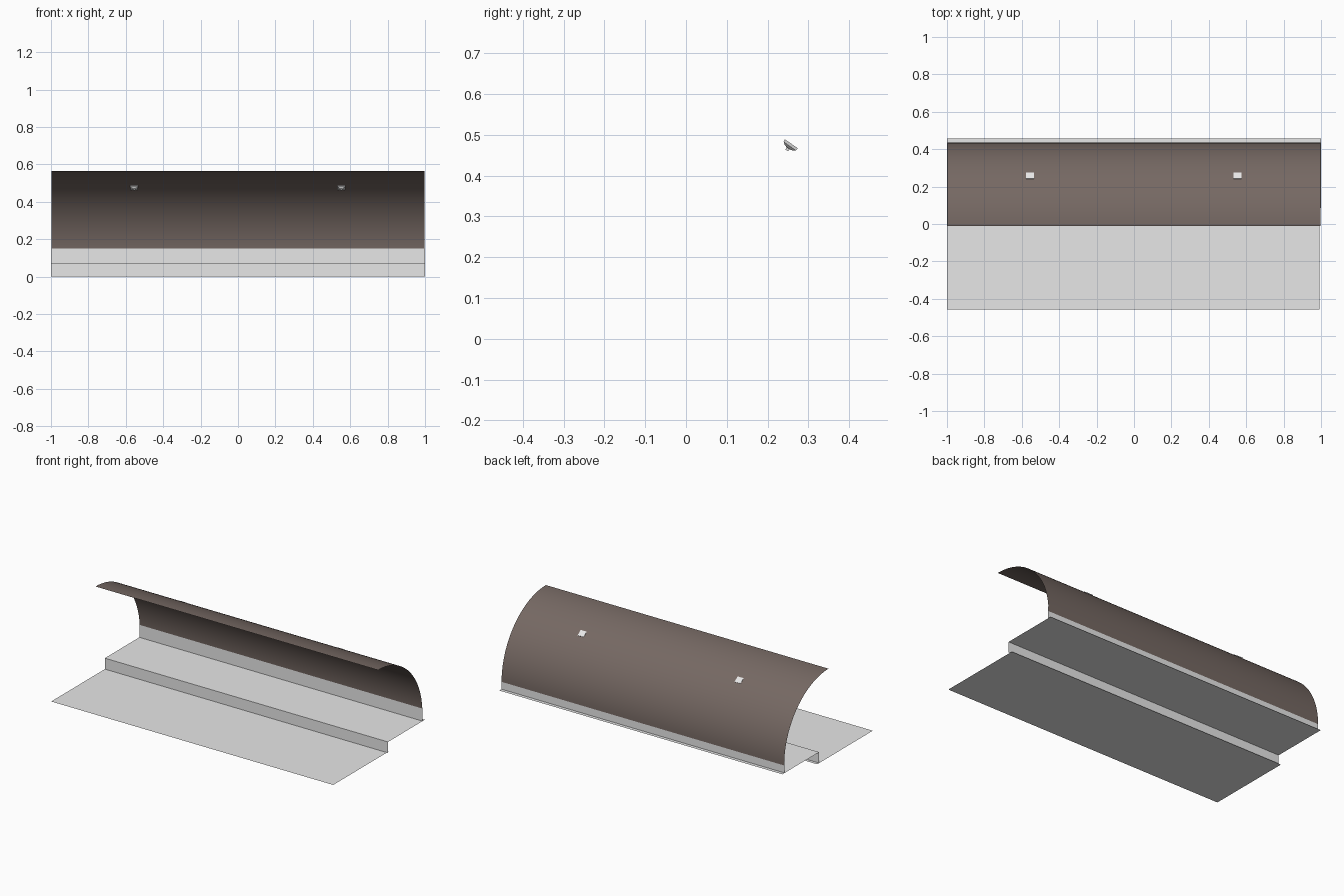
import bpy, bmesh, math
from mathutils import Vector

if "Cube" in bpy.data.objects:
    bpy.data.objects.remove(bpy.data.objects["Cube"])


def material(name, rgb):
    m = bpy.data.materials.new(name)
    m.diffuse_color = (*rgb, 1)
    m.use_nodes = True
    m.node_tree.nodes["Principled BSDF"].inputs["Base Color"].default_value = m.diffuse_color
    return m


grey = material("pale grey", (0.8, 0.8, 0.8))
brown = material("dark brown", (0.18, 0.14, 0.125))


def finish(name, bm, mat):
    me = bpy.data.meshes.new(name)
    bm.to_mesh(me)
    bm.free()
    ob = bpy.data.objects.new(name, me)
    me.materials.append(mat)
    bpy.context.collection.objects.link(ob)
    return ob


def sheet(name, profile, mat, x0=-1.0, x1=1.0, smooth=False):
    """Thin sheet: a (y, z) profile swept along x."""
    bm = bmesh.new()
    rows = [[bm.verts.new((x, y, z)) for x in (x0, x1)] for y, z in profile]
    for a, b in zip(rows, rows[1:]):
        f = bm.faces.new((a[0], a[1], b[1], b[0]))
        f.smooth = smooth
    return finish(name, bm, mat)


# stepped base: floors run slightly past their risers
sheet("lower_floor", [(-0.456, 0), (0.105, 0)], grey, x1=0.992)
sheet("step_riser", [(0.085, 0), (0.085, 0.07)], grey)
sheet("upper_floor", [(0.085, 0.07), (0.456, 0.07)], grey)
sheet("back_wall", [(0.433, 0.07), (0.433, 0.15)], grey)

# quarter-round canopy shell
CY, CZ, R = -0.012, 0.118, 0.447
arc = [math.radians(90 * i / 32) for i in range(33)]
sheet("canopy", [(CY + R * math.cos(a), CZ + R * math.sin(a)) for a in arc],
      brown, -0.998, 0.998, True)


# recessed lamps: tapered funnel with a short stem, flush with the canopy
def lamp(name, x):
    t, n = Vector((0, 0.82, -0.57)), Vector((0, 0.57, 0.82))
    c = Vector((x, 0.257, 0.4765)) + n * 0.002
    sections = [(0, 0.021, 0.0195), (-0.007, 0.019, 0.018),
                (-0.012, 0.012, 0.011), (-0.0135, 0.004, 0.004),
                (-0.020, 0.004, 0.004)]
    bm = bmesh.new()
    loops = []
    for d, hx, ht in sections:
        loops.append([bm.verts.new(c + n * d + t * (ht * st) + Vector((hx * sx, 0, 0)))
                      for sx, st in ((-1, -1), (1, -1), (1, 1), (-1, 1))])
    for a, b in zip(loops, loops[1:]):
        for i in range(4):
            j = (i + 1) % 4
            bm.faces.new((a[i], a[j], b[j], b[i]))
    bm.faces.new(loops[0])
    bm.faces.new(loops[-1])
    bmesh.ops.recalc_face_normals(bm, faces=bm.faces)
    finish(name, bm, grey)


lamp("left_lamp", -0.556)
lamp("right_lamp", 0.553)
